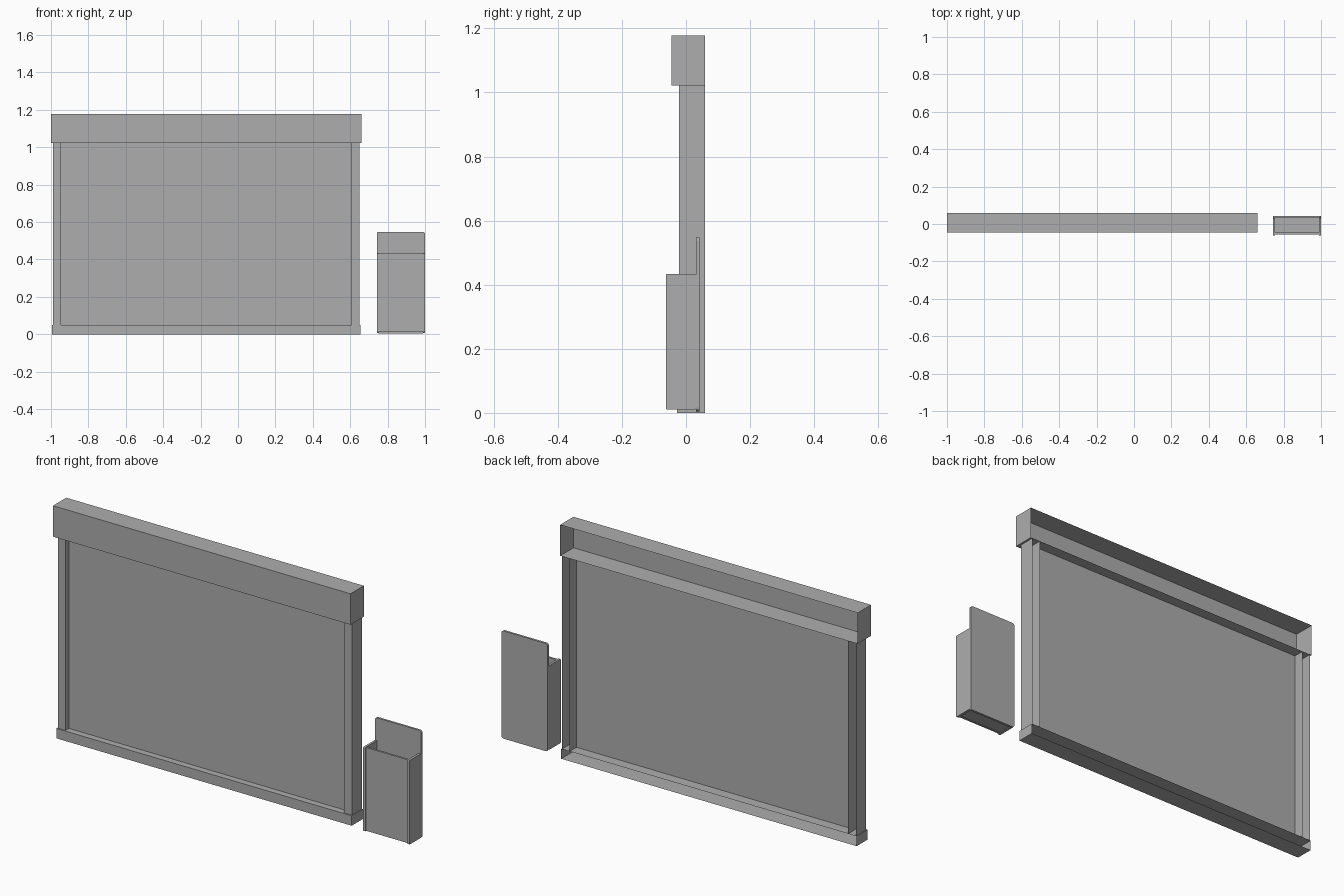
import bpy, bmesh
from mathutils import Vector

cube = bpy.data.objects.get("Cube")
if cube:
    bpy.data.objects.remove(cube, do_unlink=True)

grey = bpy.data.materials.new("plain grey")
grey.use_nodes = True
GREY = (0.42, 0.42, 0.42, 1)
grey.diffuse_color = GREY
grey.node_tree.nodes["Principled BSDF"].inputs["Base Color"].default_value = GREY

AXES = {"x": Vector((1, 0, 0)), "y": Vector((0, 1, 0)), "z": Vector((0, 0, 1))}


def block(name, x, y, z, open_sides=(), round_axis=None, radius=0.0):
    """Box between limits; open_sides drops faces, round_axis rounds edges along it."""
    bm = bmesh.new()
    bmesh.ops.create_cube(bm, size=1)
    for v in bm.verts:
        v.co = Vector([lim[0] if c < 0 else lim[1] for c, lim in zip(v.co, (x, y, z))])
    bm.normal_update()
    gone = []
    for side in open_sides:
        direction = AXES[side[1]] * (1 if side[0] == "+" else -1)
        gone += [f for f in bm.faces if f.normal.dot(direction) > 0.9]
    bmesh.ops.delete(bm, geom=gone, context="FACES")
    if round_axis:
        edges = [e for e in bm.edges
                 if abs((e.verts[1].co - e.verts[0].co).normalized().dot(AXES[round_axis])) > 0.9]
        bmesh.ops.bevel(bm, geom=edges, offset=radius, segments=4, profile=0.5, affect="EDGES")
    mesh = bpy.data.meshes.new(name)
    bm.to_mesh(mesh)
    bm.free()
    mesh.materials.append(grey)
    obj = bpy.data.objects.new(name, mesh)
    bpy.context.collection.objects.link(obj)
    return obj


# Blind frame: sheet channels, all open towards the back
MID, BACK = -0.17, 0.06
HEAD_Z, FOOT_Z, TOP = 1.022, 0.05, 1.178


def across(half):
    return (MID - half, MID + half)


block("head_box", across(0.83), (-0.046, BACK), (HEAD_Z, TOP), ["+y"])
block("bottom_rail", across(0.824), (-0.028, BACK), (0, FOOT_Z), ["+y"])
for side, name in ((-1, "right_rail"), (1, "left_rail")):
    limits = sorted((MID + side * 0.777, MID + side * 0.82))
    block(name, limits, (-0.022, BACK), (FOOT_Z, HEAD_Z), ["+y", "+z", "-z"])

# Screen cloth between the rails
block("screen", across(0.777), (0.005, 0.006), (FOOT_Z, HEAD_Z))

# Wall pocket beside the blind
X0, X1, WALL = 0.742, 1.0, 0.012
block("pocket_back", (X0, X1), (0.031, 0.042), (0.005, 0.548), round_axis="y", radius=0.012)
for name, x in (("pocket_right_side", X0), ("pocket_left_side", X1 - WALL)):
    block(name, (x, x + WALL), (-0.062, 0.031), (0.01, 0.434), round_axis="x", radius=0.004)
inner = (X0 + WALL, X1 - WALL)
block("pocket_front", inner, (-0.056, -0.046), (0.012, 0.432))
block("pocket_floor", inner, (-0.046, 0.031), (0.014, 0.024))
